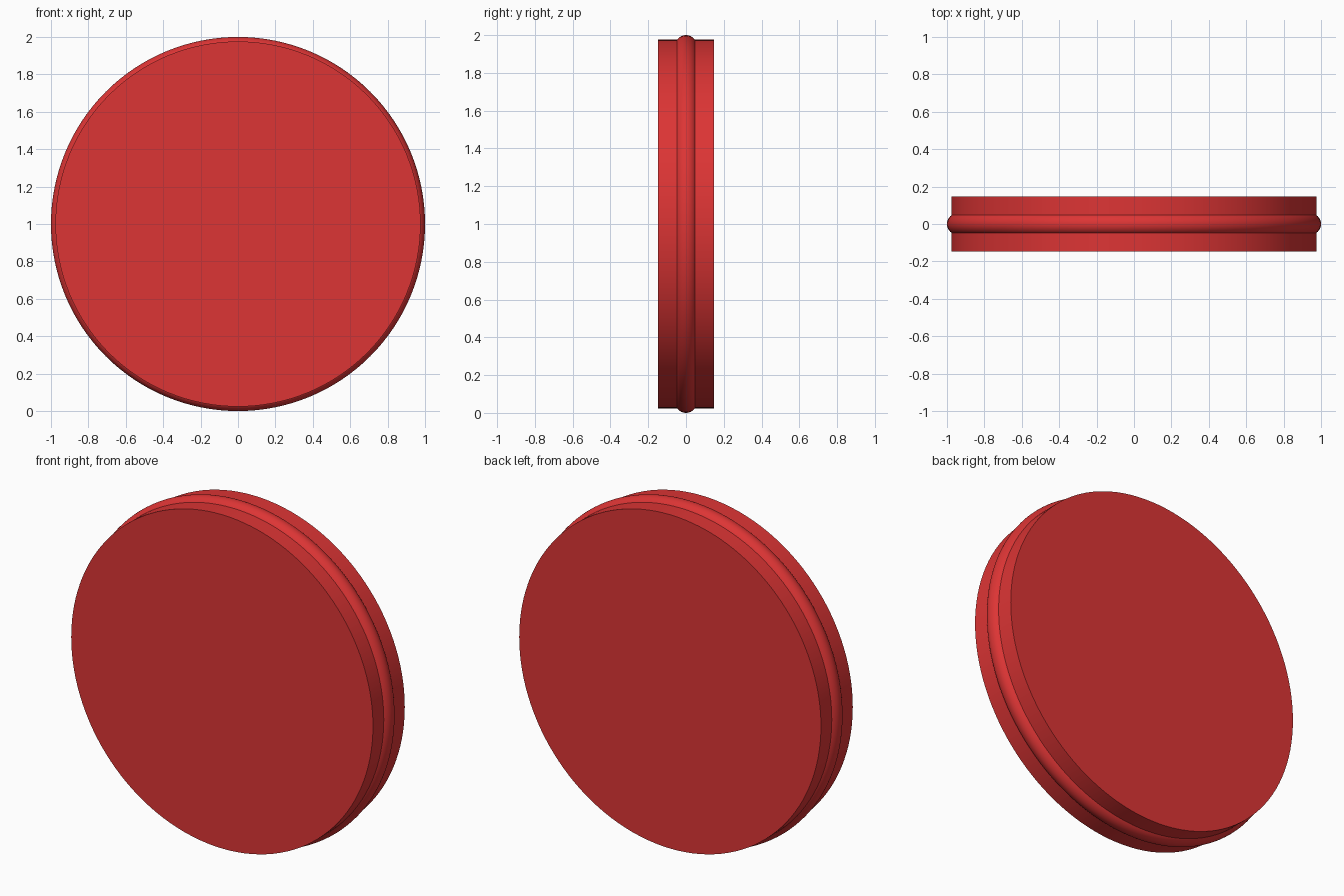
import bpy, math

if "Cube" in bpy.data.objects:
    bpy.data.objects.remove(bpy.data.objects["Cube"])

R = 0.976        # disc radius
DEPTH = 0.294    # disc thickness
BEAD = 0.058     # bead tube radius

mat = bpy.data.materials.new("red")
mat.diffuse_color = (0.72, 0.035, 0.035, 1)
mat.use_nodes = True
mat.node_tree.nodes["Principled BSDF"].inputs["Base Color"].default_value = mat.diffuse_color

upright = (math.radians(90), 0, 0)


def finish(name):
    obj = bpy.context.object
    obj.name = name
    obj.data.materials.append(mat)
    bpy.ops.object.transform_apply(location=False, rotation=True, scale=True)
    bpy.ops.object.shade_smooth_by_angle(angle=math.radians(35))
    return obj


# Flat round body standing on edge
bpy.ops.mesh.primitive_cylinder_add(vertices=128, radius=R, depth=DEPTH,
                                    location=(0, 0, 1), rotation=upright)
finish("disc_body")

# Raised rounded bead around the middle of the rim
bpy.ops.mesh.primitive_torus_add(major_segments=128, minor_segments=48,
                                 major_radius=1 - BEAD, minor_radius=BEAD,
                                 location=(0, 0, 1), rotation=upright)
finish("rim_bead")
